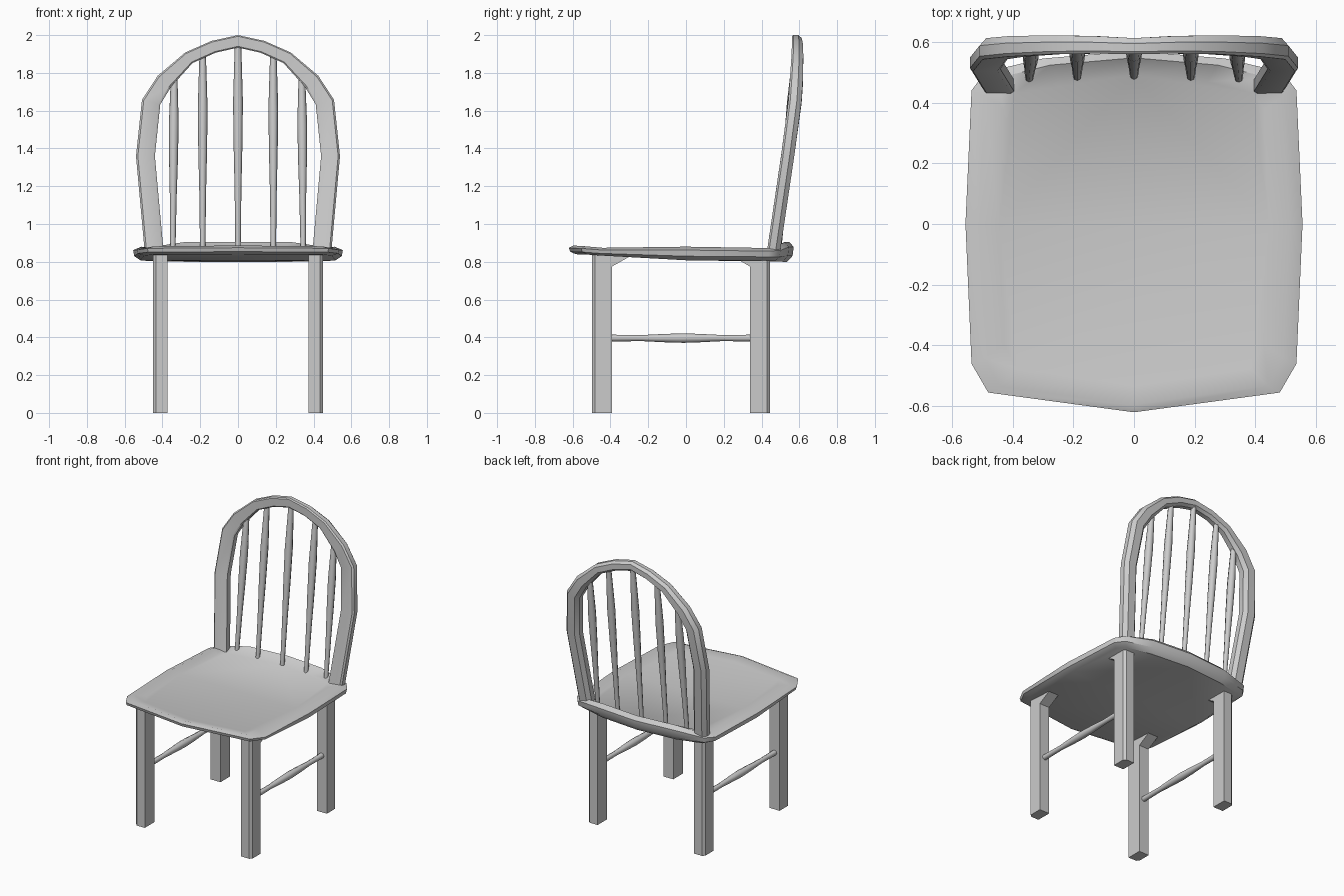
import bpy, bmesh, math
from mathutils import Vector

if "Cube" in bpy.data.objects:
    bpy.data.objects.remove(bpy.data.objects["Cube"])


def make(name, bm, angle=30):
    bmesh.ops.recalc_face_normals(bm, faces=bm.faces)
    me = bpy.data.meshes.new(name)
    bm.to_mesh(me)
    bm.free()
    ob = bpy.data.objects.new(name, me)
    bpy.context.collection.objects.link(ob)
    if angle:
        bpy.ops.object.select_all(action='DESELECT')
        ob.select_set(True)
        bpy.context.view_layer.objects.active = ob
        bpy.ops.object.shade_smooth_by_angle(angle=math.radians(angle))
    return ob


def mirror_x(ob):
    # objects keep their origin at the world centre, so this mirrors across x = 0
    ob.modifiers.new("mirror", 'MIRROR').use_clip = False


def loft(rings, closed_ends=True):
    bm = bmesh.new()
    loops = [[bm.verts.new(p) for p in r] for r in rings]
    n = len(loops[0])
    for a, b in zip(loops, loops[1:]):
        for i in range(n):
            j = (i + 1) % n
            bm.faces.new((a[i], a[j], b[j], b[i]))
    if closed_ends:
        bm.faces.new(loops[0])
        bm.faces.new(loops[-1])
    return bm


def turned(name, start, end, profile, sides=8):
    # turned rod: profile holds (fraction along, radius)
    start, end = Vector(start), Vector(end)
    q = (end - start).to_track_quat('Z', 'Y')
    rings = []
    for t, r in profile:
        c = start.lerp(end, t)
        rings.append([c + q @ Vector((r * math.cos(a), r * math.sin(a), 0))
                      for a in (2 * math.pi * k / sides for k in range(sides))])
    return make(name, loft(rings), 50)


# seat: half outline of (x, y, top z, bottom z), mirrored and layered
half = [(0, -.62, .886, .84), (.48, -.555, .882, .838), (.535, -.46, .874, .832),
        (.555, 0, .88, .808), (.535, .44, .873, .806), (.49, .5, .88, .803),
        (.3, .545, .905, .80), (0, .57, .905, .80)]
outline = half + [(-x, y, t, b) for x, y, t, b in half[-2:0:-1]]


def layer(sx, sy, f):
    return [(x * sx, y * sy, b + (t - b) * f) for x, y, t, b in outline]


rings = [layer(.93, .94, 0), layer(.99, .99, .3), layer(1, 1, .75), layer(.92, .96, 1),
         [(x * .8, y * .86, .866 - .004 * y) for x, y, t, b in outline]]
make("seat", loft(rings), 40)


# legs with a small bracket under the seat, outer corner chamfered
def leg(name, profile, outer_y):
    bm = loft([[(x, y, z) for y, z in profile] for x in (.373, .45)])
    edges = [e for e in bm.edges
             if all(v.co.x > .44 and abs(v.co.y - outer_y) < .001 for v in e.verts)]
    bmesh.ops.bevel(bm, geom=edges, offset=.015, segments=1, affect='EDGES')
    mirror_x(make(name, bm, 0))


leg("front_legs", [(-.497, 0), (-.392, 0), (-.392, .775), (-.285, .835), (-.497, .85)], -.497)
leg("rear_legs", [(.444, 0), (.339, 0), (.339, .775), (.26, .82), (.444, .83)], .444)

# side stretchers
mirror_x(turned("side_stretchers", (.41, -.395, .396), (.41, .342, .396),
                [(0, .018), (.22, .016), (.38, .022), (.52, .025),
                 (.64, .022), (.8, .016), (1, .018)]))

# back bow: half path of (x, z, half width, y, half depth)
bow = [(.445, .865, .05, .465, .035), (.49, 1.36, .05, .538, .035),
       (.46, 1.645, .05, .577, .035), (.39, 1.755, .046, .585, .034),
       (.26, 1.88, .034, .59, .031), (.13, 1.938, .033, .59, .029),
       (0, 1.967, .033, .586, .026)]
path = bow + [(-x, z, w, y, d) for x, z, w, y, d in bow[-2::-1]]
section = [(-1, -.8), (-.8, -1), (.8, -1), (1, -.7), (1, .3), (.55, 1), (-.55, 1), (-1, .3)]
rings = []
for i, (x, z, w, y, d) in enumerate(path):
    a, b = path[max(i - 1, 0)], path[min(i + 1, len(path) - 1)]
    t = Vector((b[0] - a[0], b[1] - a[1])).normalized()
    if i in (0, len(path) - 1):
        t = Vector((0, 1 if i == 0 else -1))
    n = Vector((t.y, -t.x))
    rings.append([(x + n.x * u * w, y + v * d, z + n.y * u * w) for u, v in section])
make("back_bow", loft(rings), 35)

# back spindles
for k, (xb, xt, yb, yt, zt) in enumerate([(0, 0, .49, .588, 1.95), (.187, .187, .486, .588, 1.9),
                                          (.345, .338, .48, .58, 1.79)]):
    ob = turned("back_spindle_%d" % (k + 1), (xb, yb, .86), (xt, yt, zt),
                [(0, .014), (.3, .018), (.5, .023), (.72, .026), (.88, .021), (1, .017)])
    if k:
        mirror_x(ob)
